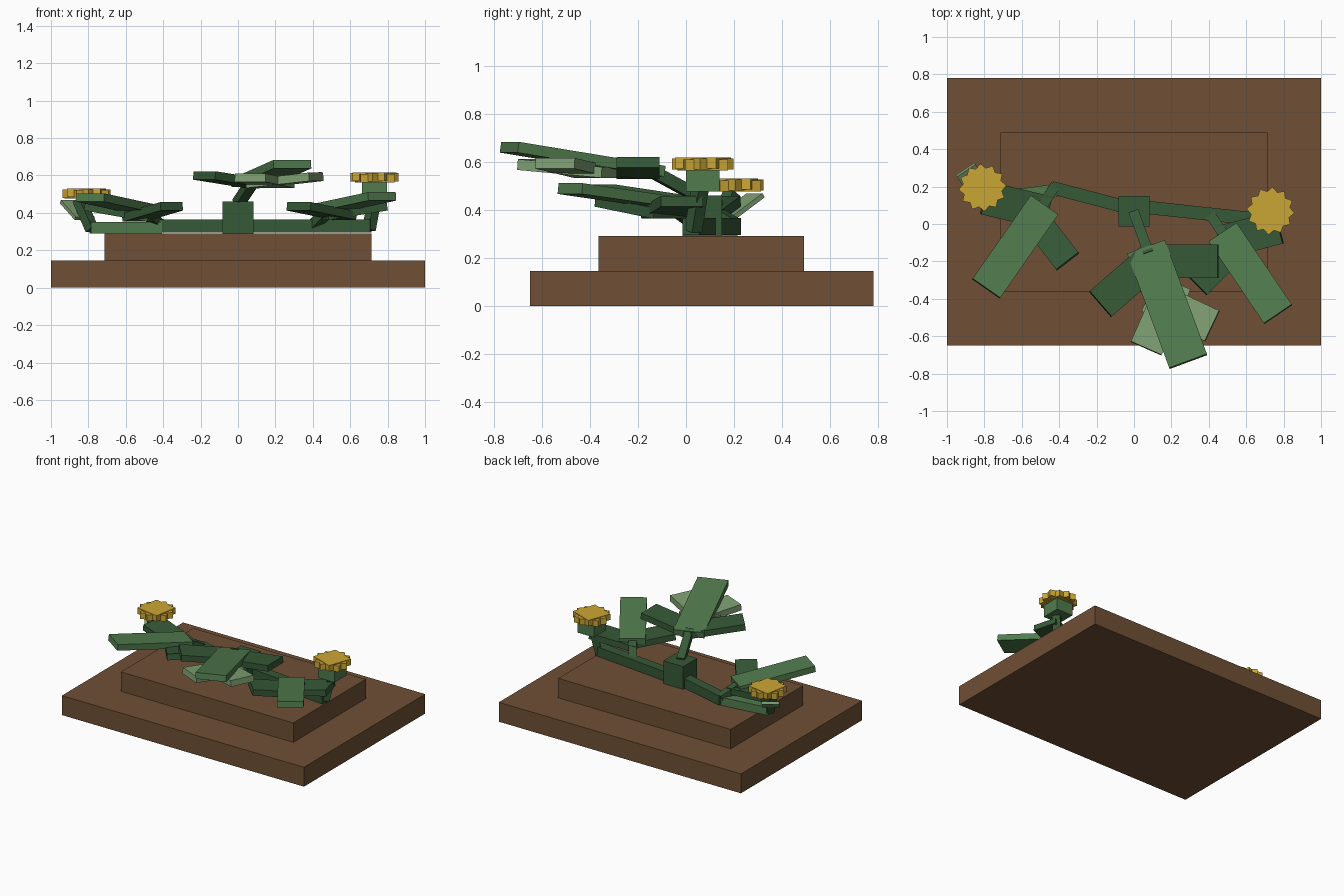
import bpy
import math
from mathutils import Vector, Matrix

if "Cube" in bpy.data.objects:
    bpy.data.objects.remove(bpy.data.objects["Cube"], do_unlink=True)


def material(name, color):
    m = bpy.data.materials.new(name)
    m.use_nodes = True
    m.diffuse_color = (*color, 1)
    m.node_tree.nodes["Principled BSDF"].inputs["Base Color"].default_value = (*color, 1)
    return m


BROWN = material("soil brown", (0.16, 0.08, 0.036))
DARK = material("dark green", (0.037, 0.1, 0.038))
MID = material("leaf green", (0.082, 0.2, 0.076))
PALE = material("pale green", (0.21, 0.35, 0.17))
GOLD = material("flower gold", (0.6, 0.38, 0.035))


def place(name, matrix, size, mat):
    bpy.ops.mesh.primitive_cube_add(size=1)
    ob = bpy.context.object
    ob.name = name
    ob.data.transform(matrix @ Matrix.Diagonal((*size, 1)))
    ob.data.materials.append(mat)
    return ob


def box(name, centre, size, mat, turn=0):
    m = Matrix.Translation(centre) @ Matrix.Rotation(math.radians(turn), 4, 'Z')
    return place(name, m, size, mat)


def plank(name, start, end, width, thick, mat):
    """Box running from start to end, its width kept level."""
    a, b = Vector(start), Vector(end)
    x = (b - a).normalized()
    y = Vector((0, 0, 1)).cross(x).normalized()
    rot = Matrix((x, y, x.cross(y))).transposed().to_4x4()
    return place(name, Matrix.Translation((a + b) / 2) @ rot,
                 ((b - a).length, width, thick), mat)


# Stepped base
box("base_slab", (0, 0.065, 0.0725), (2, 1.43, 0.145), BROWN)
box("base_step", (0, 0.063, 0.2175), (1.425, 0.855, 0.145), BROWN)

# Hub and creeping vines
box("hub", (0, 0.068, 0.375), (0.165, 0.165, 0.17), DARK)
plank("vine_left", (0.06, 0.09, 0.33), (0.71, 0.02, 0.33), 0.07, 0.07, DARK)
plank("vine_right_inner", (-0.06, 0.095, 0.33), (-0.44, 0.195, 0.33), 0.07, 0.07, DARK)
plank("vine_right_outer", (-0.41, 0.18, 0.32), (-0.79, 0.13, 0.32), 0.07, 0.06, MID)

# Stalks carrying the leaf clusters and flowers
stalks = {
    "stalk_centre": ((0, 0.06, 0.45), (0.08, -0.16, 0.57)),
    "stalk_left": ((0.41, 0.045, 0.34), (0.49, -0.07, 0.42)),
    "stalk_right": ((-0.425, 0.2, 0.34), (-0.5, 0.08, 0.41)),
    "flower_stem_left": ((0.7, 0.03, 0.31), (0.735, 0.06, 0.5)),
    "flower_stem_right": ((-0.78, 0.13, 0.31), (-0.85, 0.19, 0.47)),
}
for name, (a, b) in stalks.items():
    plank(name, a, b, 0.055, 0.05, DARK)

# Leaves, each rising towards its tip
LEAF = 0.18
leaves = [
    ("centre_top_leaf", (0.065, -0.125, 0.56), (0.29, -0.735, 0.66), 0.215, MID),
    ("centre_leaf_right", (0.1, -0.185, 0.555), (-0.18, -0.428, 0.6), LEAF, DARK),
    ("centre_leaf_left", (0.08, -0.2, 0.55), (0.45, -0.2, 0.597), LEAF, DARK),
    ("centre_pale_leaf_right", (0.22, -0.315, 0.555), (0.065, -0.665, 0.588), LEAF, PALE),
    ("centre_pale_leaf_left", (0.08, -0.385, 0.555), (0.418, -0.545, 0.593), LEAF, PALE),
    ("left_top_leaf", (0.475, -0.045, 0.425), (0.77, -0.482, 0.488), LEAF, MID),
    ("left_leaf_inner", (0.57, -0.07, 0.385), (0.325, -0.315, 0.435), LEAF, DARK),
    ("left_leaf_outer", (0.46, -0.1, 0.385), (0.775, -0.017, 0.435), LEAF, DARK),
    ("right_top_leaf", (-0.48, 0.1, 0.415), (-0.79, -0.345, 0.482), LEAF, MID),
    ("right_leaf_inner", (-0.56, 0.065, 0.375), (-0.355, -0.2, 0.435), 0.15, DARK),
    ("right_leaf_outer", (-0.46, 0.06, 0.375), (-0.8, 0.14, 0.435), LEAF, DARK),
]
for name, a, b, width, mat in leaves:
    plank(name, a, b, width, 0.045, mat)

# Flower supports
box("flower_mount_left", (0.73, 0.07, 0.52), (0.135, 0.14, 0.09), MID)
plank("flower_mount_right", (-0.82, 0.17, 0.37), (-0.9, 0.29, 0.46), 0.12, 0.02, PALE)


# Flowers from three crossed square slabs
def flower(side, x, y, z, turn):
    for i in range(3):
        box(f"flower_{side}_petals_{i + 1}", (x, y, z + 0.004 * (i - 1)),
            (0.182, 0.182, 0.045), GOLD, turn + 30 * i)


flower("left", 0.73, 0.07, 0.59, 10)
flower("right", -0.81, 0.195, 0.503, 20)
